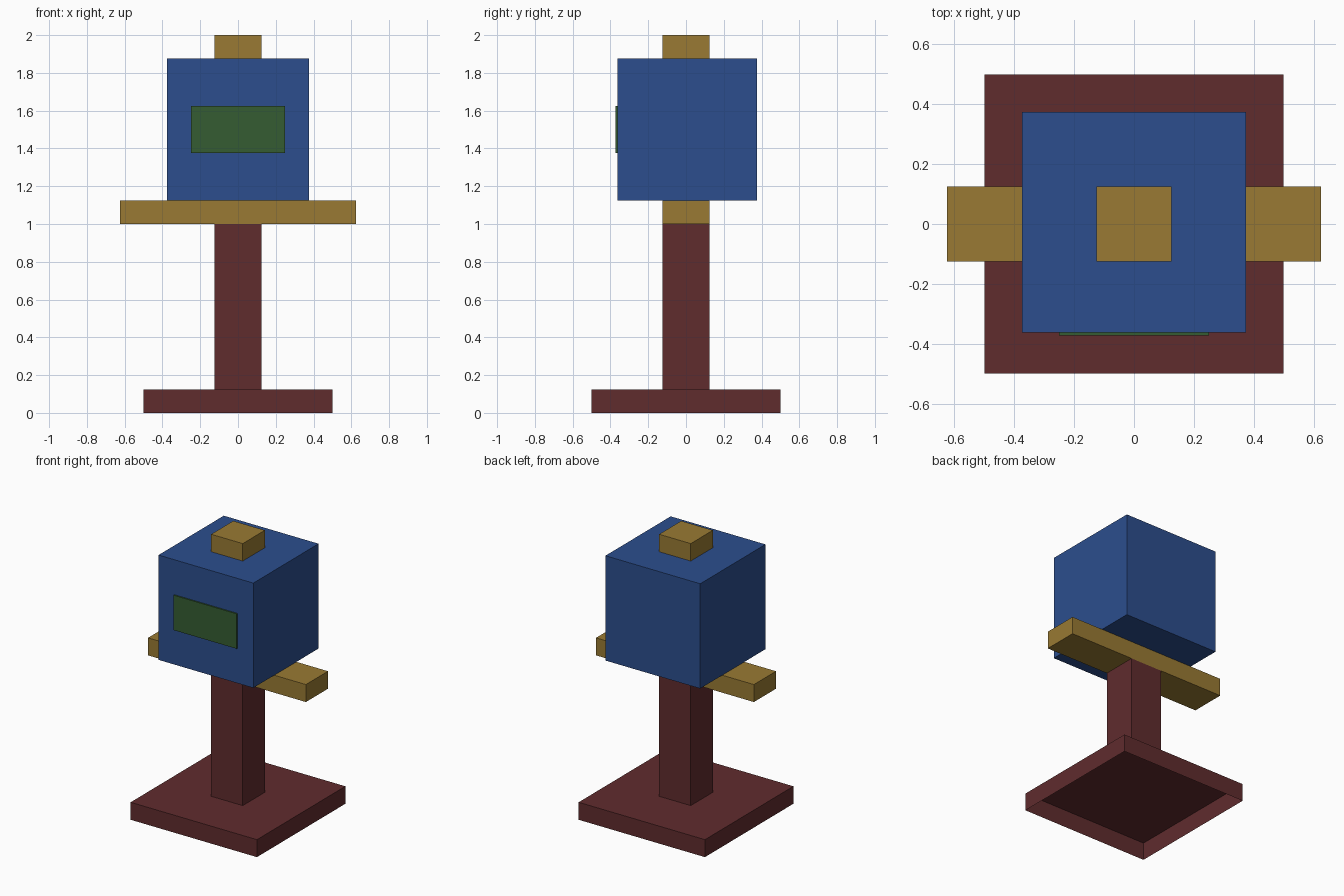
import bpy, bmesh

if "Cube" in bpy.data.objects:
    bpy.data.objects.remove(bpy.data.objects["Cube"])


def material(name, color):
    m = bpy.data.materials.new(name)
    m.diffuse_color = (*color, 1)
    m.use_nodes = True
    m.node_tree.nodes["Principled BSDF"].inputs["Base Color"].default_value = m.diffuse_color
    return m


maroon = material("dark_red", (0.117, 0.025, 0.027))
gold = material("gold", (0.319, 0.195, 0.033))
blue = material("blue", (0.025, 0.076, 0.27))
green = material("green", (0.036, 0.107, 0.032))


def box(name, mat, lo, hi, open_bottom=False):
    """Box between two corners, optionally without its underside."""
    bm = bmesh.new()
    bmesh.ops.create_cube(bm, size=1)
    for v in bm.verts:
        v.co = [(a + b) / 2 + c * (b - a) for a, b, c in zip(lo, hi, v.co)]
    if open_bottom:
        bm.normal_update()
        bmesh.ops.delete(bm, geom=[f for f in bm.faces if f.normal.z < -0.5],
                         context='FACES_ONLY')
    me = bpy.data.meshes.new(name)
    bm.to_mesh(me)
    bm.free()
    me.materials.append(mat)
    ob = bpy.data.objects.new(name, me)
    bpy.context.collection.objects.link(ob)
    return ob


# Stand: hollow foot plate and post
box("base", maroon, (-0.5, -0.5, 0), (0.5, 0.5, 0.125), open_bottom=True)
box("post", maroon, (-0.125, -0.125, 0.125), (0.125, 0.125, 1))

# Crossbar, head and top knob
box("crossbar", gold, (-0.625, -0.125, 1), (0.625, 0.125, 1.125))
box("head", blue, (-0.375, -0.3625, 1.125), (0.375, 0.375, 1.875))
box("top_knob", gold, (-0.125, -0.125, 1.875), (0.125, 0.125, 2))

# Front panel
box("front_panel", green, (-0.25, -0.372, 1.375), (0.25, -0.3625, 1.625))
